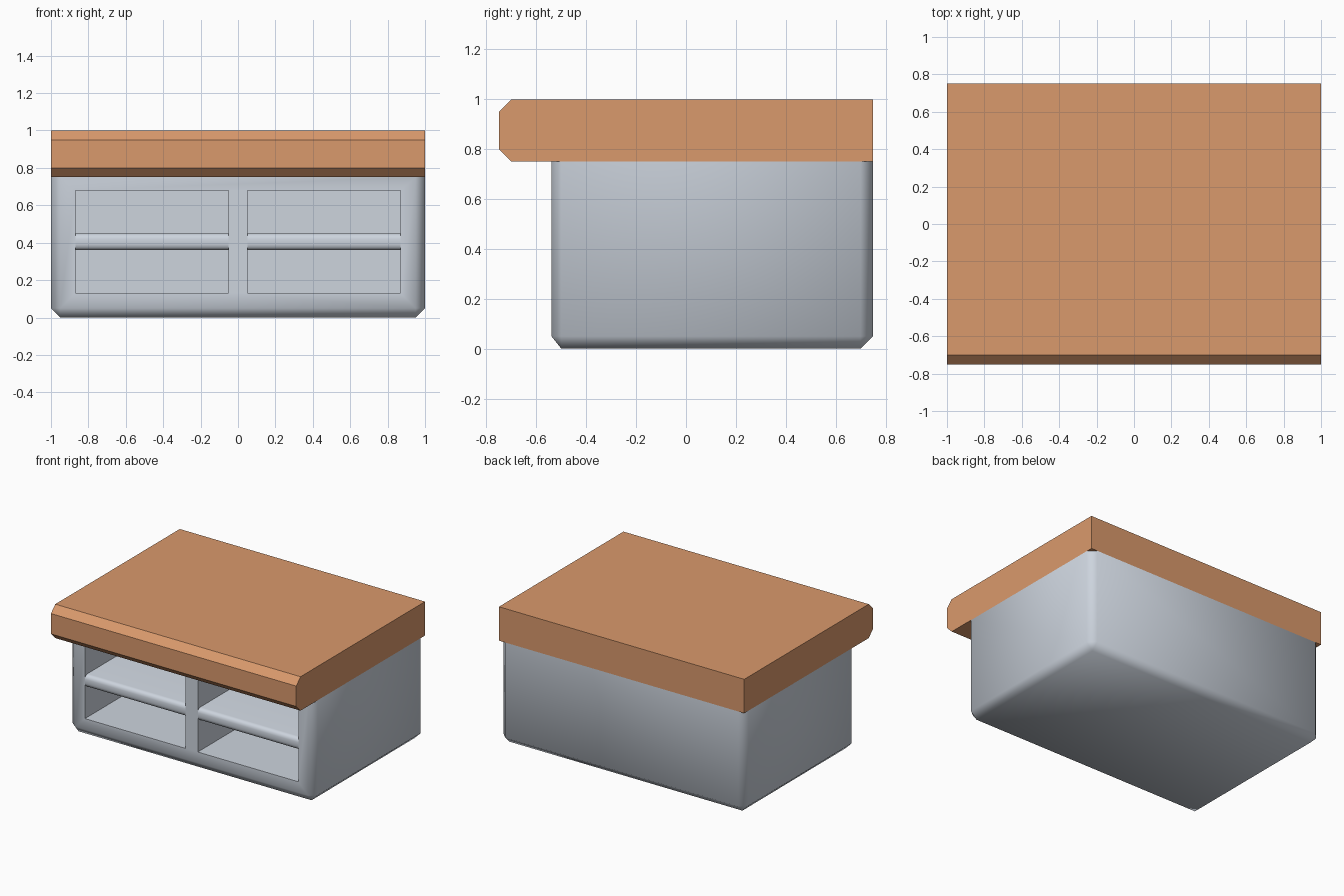
import bpy, bmesh, math

if "Cube" in bpy.data.objects:
    bpy.data.objects.remove(bpy.data.objects["Cube"])

def material(name, rgb):
    m = bpy.data.materials.new(name)
    m.diffuse_color = (*rgb, 1)
    m.use_nodes = True
    m.node_tree.nodes["Principled BSDF"].inputs["Base Color"].default_value = m.diffuse_color
    return m

WOOD = material("warm_tan", (0.70, 0.32, 0.15))
GREY = material("pale_grey", (0.61, 0.66, 0.73))

def box(name, lo, hi, mat, bevel=0.0, segments=1, rule=None):
    """Box from corner to corner; edges whose midpoint passes the rule are bevelled."""
    bm = bmesh.new()
    bmesh.ops.create_cube(bm, size=1)
    for v in bm.verts:
        for i in range(3):
            v.co[i] = lo[i] if v.co[i] < 0 else hi[i]
    if bevel:
        edges = [e for e in bm.edges if rule((e.verts[0].co + e.verts[1].co) / 2)]
        bmesh.ops.bevel(bm, geom=edges, offset=bevel, segments=segments,
                        profile=0.5, affect='EDGES')
    bmesh.ops.recalc_face_normals(bm, faces=bm.faces)
    me = bpy.data.meshes.new(name)
    bm.to_mesh(me)
    bm.free()
    me.materials.append(mat)
    ob = bpy.data.objects.new(name, me)
    bpy.context.collection.objects.link(ob)
    return ob

def smooth(ob, degrees):
    bpy.ops.object.select_all(action='DESELECT')
    ob.select_set(True)
    bpy.context.view_layer.objects.active = ob
    bpy.ops.object.shade_smooth_by_angle(angle=math.radians(degrees))

# Countertop: overhanging slab with chamfered front edges
box("countertop", (-1, -0.75, 0.75), (1, 0.75, 1), WOOD, 0.05, 1,
    lambda c: c.y < -0.74 and abs(c.x) < 0.5)

# Cabinet body: chamfered everywhere except under the countertop
body = box("cabinet_body", (-1, -0.55, 0), (1, 0.75, 0.75), GREY, 0.05, 1,
           lambda c: c.z < 0.7)
for v in body.data.vertices:
    if v.co.y < -0.54:
        v.co.y = -0.54

# Two front compartments, each split by a rounded shelf
for side, x0, x1 in (("left", -0.87, -0.05), ("right", 0.05, 0.87)):
    cutter = box(side + "_cutter", (x0, -0.8, 0.13), (x1, 0.62, 0.68), GREY)
    mod = body.modifiers.new(side + "_opening", 'BOOLEAN')
    mod.operation = 'DIFFERENCE'
    mod.solver = 'EXACT'
    mod.object = cutter
    bpy.context.view_layer.objects.active = body
    bpy.ops.object.modifier_apply(modifier=mod.name)
    bpy.data.objects.remove(cutter)
    shelf = box(side + "_shelf", (x0, -0.54, 0.36), (x1, 0.62, 0.45), GREY, 0.03, 3,
                lambda c: c.y < -0.5 and abs(c.z - 0.405) > 0.02)
    smooth(shelf, 50)

smooth(body, 60)
